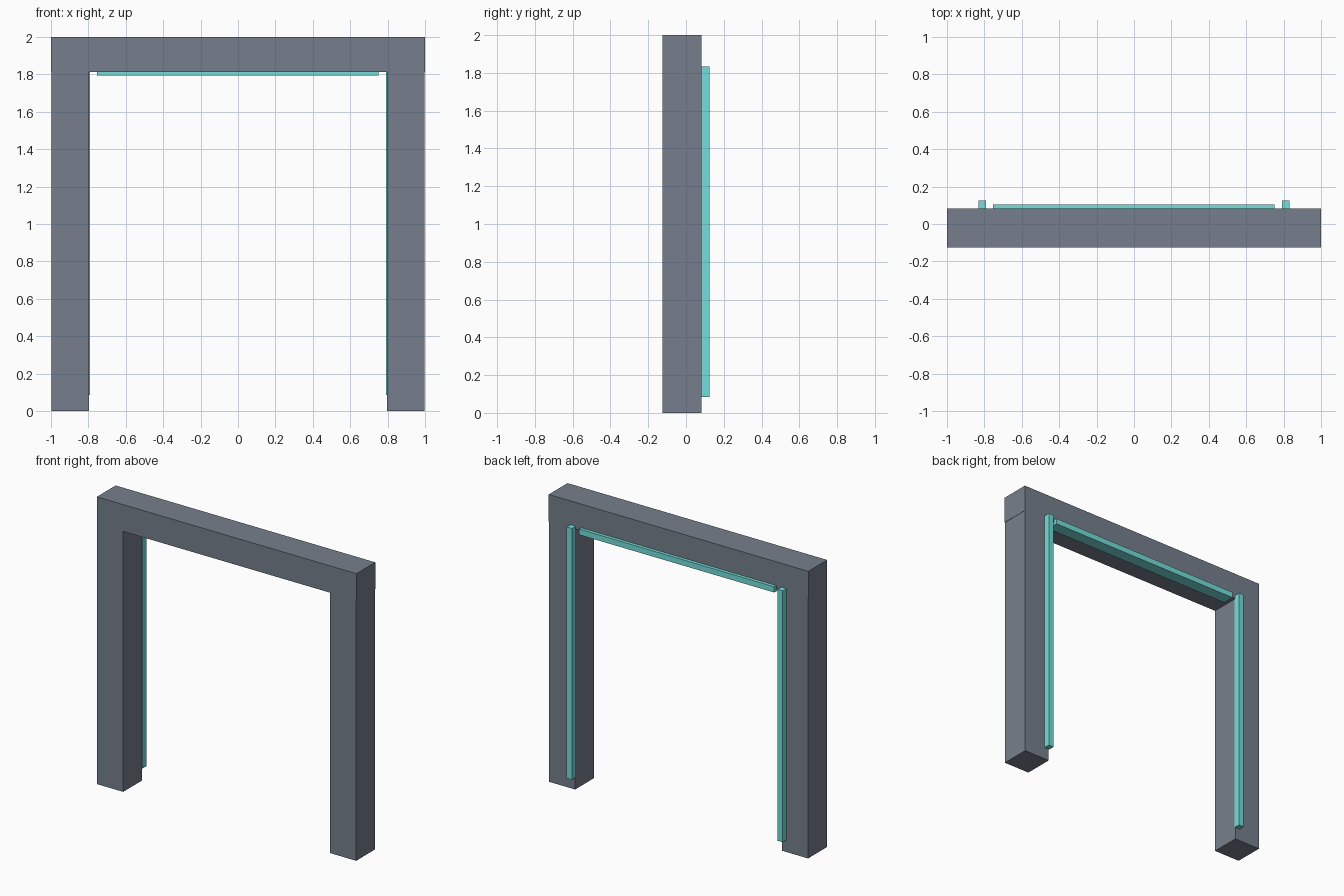
import bpy

if "Cube" in bpy.data.objects:
    bpy.data.objects.remove(bpy.data.objects["Cube"])


def material(name, rgb):
    mat = bpy.data.materials.new(name)
    mat.diffuse_color = (*rgb, 1)
    mat.use_nodes = True
    mat.node_tree.nodes["Principled BSDF"].inputs["Base Color"].default_value = mat.diffuse_color
    return mat


slate = material("slate", (0.18, 0.213, 0.265))
teal = material("teal", (0.18, 0.73, 0.70))


def box(name, x, y, z, mat):
    """Axis-aligned box from (min, max) ranges."""
    lo, hi = zip(x, y, z)
    bpy.ops.mesh.primitive_cube_add(size=1, location=[(a + b) / 2 for a, b in zip(lo, hi)])
    ob = bpy.context.object
    ob.name = name
    ob.scale = [b - a for a, b in zip(lo, hi)]
    bpy.ops.object.transform_apply(location=False, rotation=False, scale=True)
    ob.data.materials.append(mat)
    return ob


# Overhead beam across the full width
box("top_beam", (-1, 1), (-0.125, 0.082), (1.813, 2), slate)

# Posts and their upright light strips, left and right
for side, s in (("left", -1), ("right", 1)):
    box(side + "_post", sorted((s * 0.797, s * 0.998)), (-0.125, 0.082), (0, 2), slate)
    box(side + "_strip", sorted((s * 0.792, s * 0.832)), (0.08, 0.125), (0.085, 1.835), teal)

# Strip under the back edge of the beam
box("top_strip", (-0.753, 0.75), (0.02, 0.105), (1.795, 1.835), teal)
